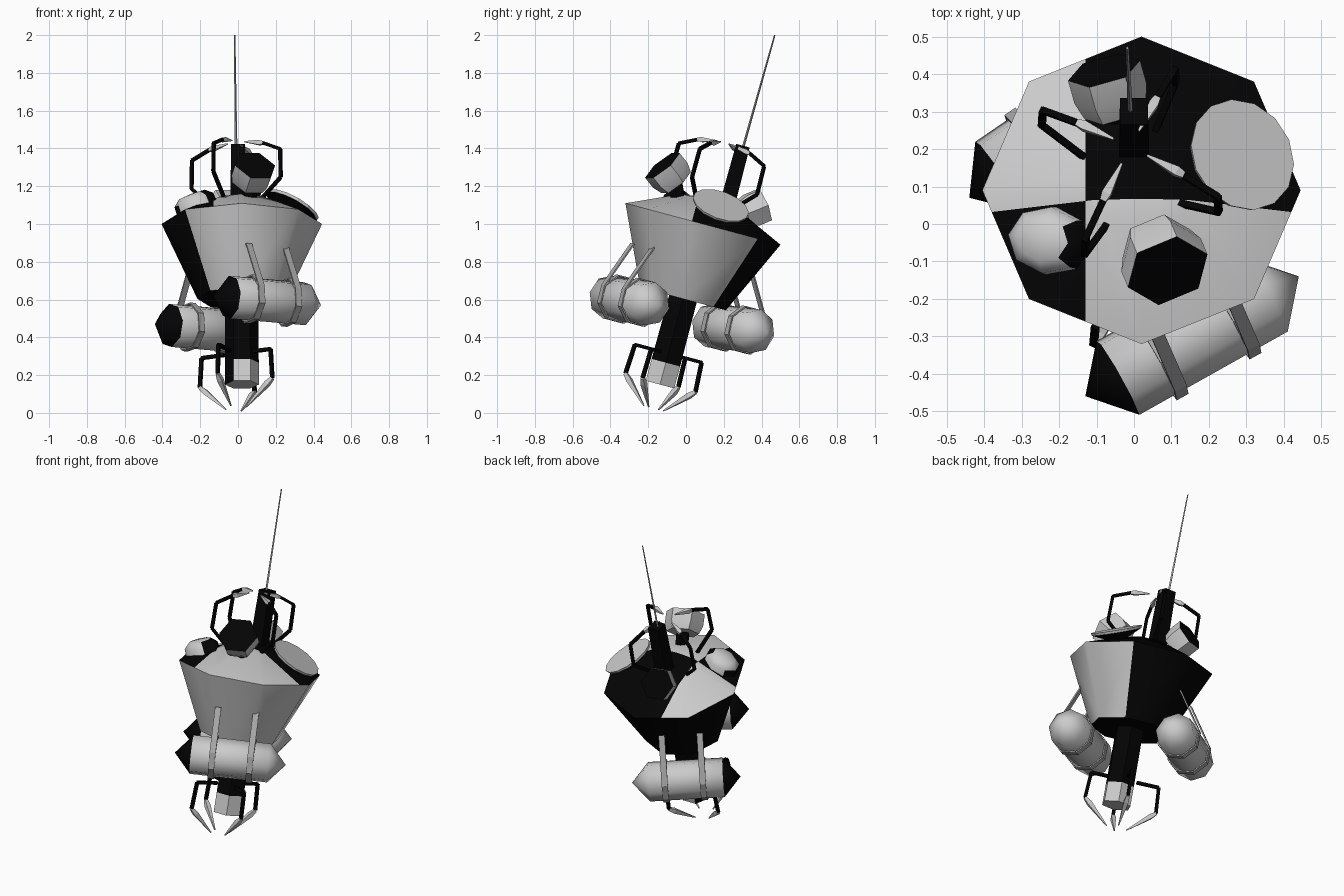
import bpy, bmesh, math
from mathutils import Matrix, Vector

if "Cube" in bpy.data.objects:
    bpy.data.objects.remove(bpy.data.objects["Cube"])

def material(name, c):
    m = bpy.data.materials.new(name)
    m.diffuse_color = (c, c, c, 1)
    m.use_nodes = True
    m.node_tree.nodes["Principled BSDF"].inputs["Base Color"].default_value = m.diffuse_color
    return m

LIGHT = material("light_grey", 0.6)
MID = material("mid_grey", 0.4)
BLACK = material("black", 0.001)
MATS = [LIGHT, MID, BLACK]

# The whole craft leans back 15 degrees about its rim centre
ROOT = Matrix.Translation((0.02, 0.09, 1.0)) @ Matrix.Rotation(math.radians(-15), 4, 'X')
INV = ROOT.inverted()

def finish(name, bm, matrix=ROOT, smooth=False):
    bmesh.ops.recalc_face_normals(bm, faces=bm.faces)
    bm.transform(matrix)
    me = bpy.data.meshes.new(name)
    bm.to_mesh(me)
    bm.free()
    for m in MATS:
        me.materials.append(m)
    ob = bpy.data.objects.new(name, me)
    bpy.context.collection.objects.link(ob)
    if smooth:
        bpy.ops.object.select_all(action='DESELECT')
        ob.select_set(True)
        bpy.context.view_layer.objects.active = ob
        bpy.ops.object.shade_smooth_by_angle(angle=math.radians(50))
    return ob

def lathe(profile, n, rule, bm=None, matrix=Matrix(), phase=0.0):
    """Spin (radius, height) points about z; rule(face centre) gives the material."""
    bm = bm or bmesh.new()
    rings = []
    for r, z in profile:
        if r == 0:
            rings.append([bm.verts.new(matrix @ Vector((0, 0, z)))] * n)
        else:
            rings.append([bm.verts.new(matrix @ Vector((
                r * math.cos(phase + math.tau * i / n),
                r * math.sin(phase + math.tau * i / n), z))) for i in range(n)])
    inv = matrix.inverted()
    for a, b in zip(rings, rings[1:]):
        for i in range(n):
            j = (i + 1) % n
            vs = list(dict.fromkeys((a[i], a[j], b[j], b[i])))
            if len(vs) > 2:
                f = bm.faces.new(vs)
                f.material_index = rule(inv @ f.calc_center_median())
    return bm

def aim(origin, direction):
    q = Vector(direction).to_track_quat('Z', 'Y')
    return Matrix.Translation(origin) @ q.to_matrix().to_4x4()

def rod(bm, p, q, r1, r2, mat, n=4):
    p, q = Vector(p), Vector(q)
    h = (q - p).length
    lathe([(0, 0), (r1, 0), (r2, h), (0, h)], n, lambda c: mat, bm, aim(p, q - p), math.pi / 4)

# Octagonal hull with a low roof, dark towards the back left
def hull_rule(c):
    ang = math.degrees(math.atan2(c.y, c.x)) % 360
    return 2 if c.z < -0.4 or 45 < ang < 225 else 0

bm = lathe([(0, -0.41), (0.235, -0.41), (0.425, 0), (0.15, 0.125), (0, 0.14)], 8, hull_rule)
for co, no in (((-0.15, 0, 0), (1, 0, 0)), ((0, -0.06, 0), (0, 1, 0))):
    roof = [f for f in bm.faces if f.calc_center_median().z > 0]
    geom = set(roof)
    for f in roof:
        geom.update(f.edges)
        geom.update(f.verts)
    bmesh.ops.bisect_plane(bm, geom=list(geom), dist=1e-5, plane_co=co, plane_no=no)
for f in bm.faces:
    c = f.calc_center_median()
    if c.z > 0:
        f.material_index = 2 if (c.x > -0.15) == (c.y > -0.06) else 0
finish("hull", bm, smooth=True)

# Lower tube with a partly light end section
finish("lower_tube", lathe([(0, -0.88), (0.09, -0.88), (0.09, -0.76), (0.087, -0.40), (0, -0.40)], 6,
                           lambda c: 0 if c.z < -0.78 and c.x > -0.05 else 2))

# Mast and whip antenna
bm = bmesh.new()
rod(bm, (-0.02, 0.097, 0.08), (-0.02, 0.097, 0.455), 0.058, 0.052, 2)
finish("mast", bm)
bm = bmesh.new()
rod(bm, (-0.03, 0.1, 0.44), (-0.038, 0.108, 1.064), 0.007, 0.004, 1)
finish("antenna", bm)

# Four grabber arms above and four below
def arms(name, path, claw, width):
    for k in range(4):
        t = math.radians(63 + 90 * k)
        pts = [Vector((-0.03 + r * math.cos(t), r * math.sin(t), h)) for r, h in path]
        tip = Vector((-0.03 + claw[0] * math.cos(t), claw[0] * math.sin(t), claw[1]))
        b = bmesh.new()
        for p, q in zip(pts, pts[1:]):
            rod(b, p, q, width, width, 2)
        rod(b, pts[-1], pts[-1].lerp(tip, 0.2), width, width * 1.5, 0)
        rod(b, pts[-1].lerp(tip, 0.2), tip, width * 1.5, 0.004, 0)
        finish(f"{name}_{k + 1}", b)

arms("upper_arm", [(0.14, 0.11), (0.265, 0.225), (0.262, 0.38), (0.16, 0.425)], (0.05, 0.445), 0.012)
arms("lower_arm", [(0.07, -0.71), (0.205, -0.71), (0.215, -0.87)], (0.06, -1.01), 0.013)

# Two side tanks with pointed ends, each hung on two straps
TANKS = {"front_tank": ((-0.13, -0.46, 0.62), (0.44, -0.14, 0.57)),
         "rear_tank": ((-0.44, 0.07, 0.47), (0.085, 0.43, 0.425))}
for name, (a, b) in TANKS.items():
    a, b = INV @ Vector(a), INV @ Vector(b)
    axis = (b - a).normalized()
    L = (b - a).length
    finish(name, lathe([(0, 0), (0.117, 0.10), (0.117, L - 0.10), (0, L)], 8,
                       lambda c: 2 if c.z < 0.1 else 0, matrix=aim(a, axis)), smooth=True)
    mid = (a + b) / 2
    out = Vector((mid.x, mid.y, 0))
    radius = out.length
    out = (out - axis * out.dot(axis)).normalized()
    up = out.cross(axis)
    if up.z < 0:
        up = -up
    for side in (-1, 1):
        c = mid + axis * (0.112 * side + 0.012)
        loop = [c + out * (0.31 - radius) + up * 0.3]
        for k in range(9):
            t = math.radians(22.5 - 45 * k)
            loop.append(c + 0.127 * (math.cos(t) * out + math.sin(t) * up))
        bm = bmesh.new()
        rows = [[bm.verts.new(p + axis * w) for w in (-0.018, 0.018)] for p in loop]
        for r, s in zip(rows, rows[1:]):
            bm.faces.new((r[0], r[1], s[1], s[0])).material_index = 1
        ob = finish(f"{name}_strap_{'left' if side < 0 else 'right'}", bm)
        mod = ob.modifiers.new("thickness", 'SOLIDIFY')
        mod.thickness = 0.008
        mod.offset = 0

# Hexagonal lamps with dark faces, one to the front and one to the back
def lamp(name, face, normal, r, foot):
    face, n = Vector(face), Vector(normal).normalized()
    finish(name, lathe([(0, -0.12), (r * 0.85, -0.12), (r, -0.07), (r, 0), (0, 0)], 6,
                       lambda c: 2 if c.z > -0.001 else 0, matrix=aim(face, n)), Matrix(), True)
    b = bmesh.new()
    rod(b, foot, face - n * 0.11, 0.04, 0.04, 2, 6)
    finish(name + "_neck", b, Matrix())

lamp("front_lamp", (0.09, -0.125, 1.31), (0.25, -0.6, 0.75), 0.115, (0.06, -0.04, 1.12))
lamp("rear_lamp", (-0.08, 0.41, 1.10), (-0.25, 0.89, 0.38), 0.1, (-0.05, 0.28, 1.03))

# Round dish on the right of the roof
finish("dish", lathe([(0, -0.06), (0.05, -0.06), (0.15, -0.015), (0.155, 0), (0, 0)], 14,
                     lambda c: 0 if c.z > -0.01 else 2,
                     matrix=aim((0.29, 0.185, 1.1), (0.46, 0.3, 0.83))), Matrix())

# Low housing on the left of the roof
m = aim((-0.22, -0.045, 1.09), (-0.35, 0.05, 0.93)) @ Matrix.Diagonal((0.85, 1.05, 1.0, 1.0))
finish("left_housing", lathe([(0, -0.04), (0.11, -0.04), (0.105, 0.04), (0.07, 0.07), (0, 0.075)], 8,
                             lambda c: 2 if c.y > 0.07 or (c.y < -0.07 and c.z < 0.03) else 0,
                             matrix=m), Matrix(), True)
